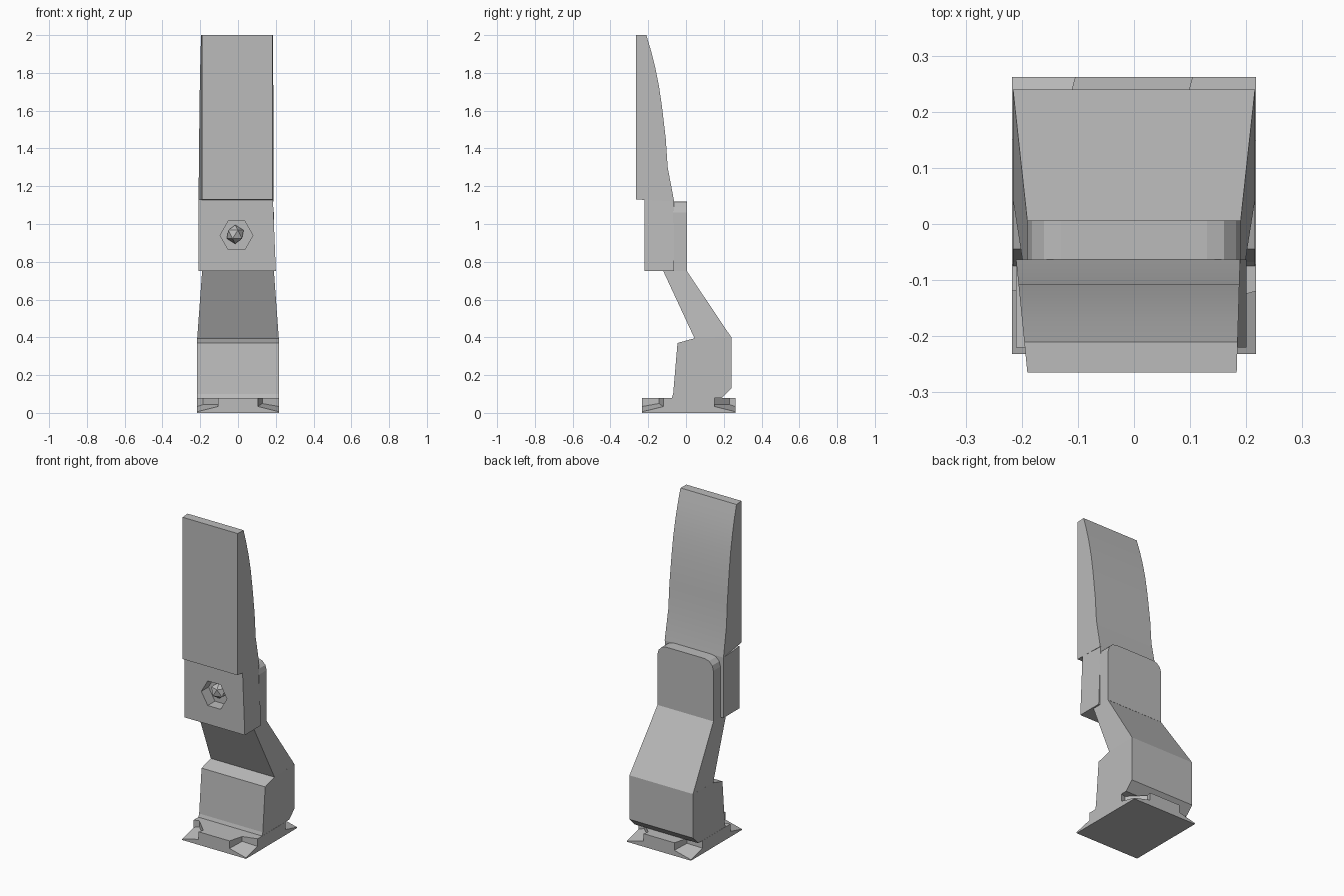
import bpy, bmesh, math
from mathutils import Vector

cube = bpy.data.objects.get("Cube")
if cube:
    bpy.data.objects.remove(cube, do_unlink=True)

grey = bpy.data.materials.new("plain_grey")
grey.use_nodes = True
GREY = (0.5, 0.5, 0.5, 1)
grey.diffuse_color = GREY
grey.node_tree.nodes["Principled BSDF"].inputs["Base Color"].default_value = GREY


def finish(name, bm):
    bmesh.ops.recalc_face_normals(bm, faces=bm.faces)
    mesh = bpy.data.meshes.new(name)
    bm.to_mesh(mesh)
    bm.free()
    mesh.materials.append(grey)
    obj = bpy.data.objects.new(name, mesh)
    bpy.context.collection.objects.link(obj)
    return obj


def bridge(name, ring_a, ring_b):
    """Solid between two matching rings of points."""
    bm = bmesh.new()
    a = [bm.verts.new(p) for p in ring_a]
    b = [bm.verts.new(p) for p in ring_b]
    bm.faces.new(a)
    bm.faces.new(b[::-1])
    for i in range(len(a)):
        j = (i + 1) % len(a)
        bm.faces.new((a[i], a[j], b[j], b[i]))
    return finish(name, bm)


def side_profile(name, points, left, right):
    """Side outline (y, z) spanning x from left(y, z) to right(y, z)."""
    return bridge(name, [(left(y, z), y, z) for y, z in points],
                  [(right(y, z), y, z) for y, z in points])


def cut(obj, cutters):
    for c in cutters:
        mod = obj.modifiers.new("cut", 'BOOLEAN')
        mod.operation = 'DIFFERENCE'
        mod.solver = 'EXACT'
        mod.object = c
    bpy.context.view_layer.update()
    graph = bpy.context.evaluated_depsgraph_get()
    mesh = bpy.data.meshes.new_from_object(obj.evaluated_get(graph))
    obj.modifiers.clear()
    obj.data = mesh
    for c in cutters:
        bpy.data.objects.remove(c, do_unlink=True)


# Base plate with a sloping six-sided bolt pocket at each corner
HALF, FRONT, BACK, TOP = 0.217, -0.232, 0.262, 0.08
base = side_profile("base_plate", [(FRONT, 0), (BACK, 0), (BACK, TOP), (FRONT, TOP)],
                    lambda y, z: -HALF, lambda y, z: HALF)
pockets = []
for sx in (-1, 1):
    for cy, sy in ((FRONT, -1), (BACK, 1)):
        inward = Vector((-sx, -sy)).normalized()
        low, high = [], []
        for i in range(6):
            a = math.radians(15 + 60 * i)
            v = Vector((math.cos(a), math.sin(a))) * 0.125
            x, y = sx * HALF + v.x, cy + v.y
            low.append((x, y, 0.006 + 0.35 * v.dot(inward)))
            high.append((x, y, 0.2))
        pocket = bridge("pocket_cutter", low, high)
        pocket.hide_render = True
        pockets.append(pocket)
cut(base, pockets)

# Lower body above the plate
side_profile("lower_body",
             [(-0.075, 0.08), (-0.068, 0.1), (-0.045, 0.37), (0.045, 0.395),
              (0.24, 0.4), (0.24, 0.13), (0.19, 0.08)],
             lambda y, z: -0.216, lambda y, z: 0.216)


# Leaning neck, narrowing upwards
def neck_half(y, z):
    return 0.216 - 0.026 * (z - 0.395) / 0.355


side_profile("leaning_neck", [(0.045, 0.395), (0.24, 0.4), (0.005, 0.75), (-0.12, 0.75)],
             lambda y, z: -neck_half(y, z), neck_half)

# Back bracket with rounded top corners
outline = [(-0.19, 0.75), (0.19, 0.75)]
for side in (1, -1):
    angles = (0, 30, 60, 90) if side == 1 else (90, 60, 30, 0)
    for a in angles:
        a = math.radians(a)
        outline.append((side * (0.13 + 0.06 * math.cos(a)), 1.06 + 0.06 * math.sin(a)))
bridge("back_bracket", [(x, -0.07, z) for x, z in outline],
       [(x, 0.006, z) for x, z in outline])

# Clamp block with a six-sided bolt hole in the front
block = side_profile("clamp_block",
                     [(-0.22, 0.75), (-0.063, 0.75), (-0.063, 1.12), (-0.22, 1.13)],
                     lambda y, z: -0.21, lambda y, z: 0.185 + 0.04 * (1.13 - z))


def hexagon(y, r):
    return [(-0.008 + r * math.cos(math.pi * i / 3), y, 0.94 + r * math.sin(math.pi * i / 3))
            for i in range(6)]


hole = bridge("hole_cutter", hexagon(-0.3, 0.087), hexagon(-0.15, 0.087))
hole.hide_render = True
cut(block, [hole])

# Faceted bolt head inside the hole
bm = bmesh.new()
bmesh.ops.create_icosphere(bm, subdivisions=1, radius=0.05)
bmesh.ops.translate(bm, verts=bm.verts, vec=(-0.015, -0.16, 0.945))
finish("bolt_head", bm)

# Tall blade with a flat front and a curved back
blade = side_profile("blade",
                     [(-0.265, 1.13), (-0.265, 2), (-0.21, 2), (-0.186, 1.92), (-0.163, 1.83),
                      (-0.143, 1.73), (-0.127, 1.62), (-0.107, 1.45), (-0.097, 1.3),
                      (-0.063, 1.12)],
                     lambda y, z: -0.19 - 0.1 * (y + 0.265),
                     lambda y, z: 0.183 + 0.03 * (y + 0.265))
bpy.ops.object.select_all(action='DESELECT')
blade.select_set(True)
bpy.context.view_layer.objects.active = blade
bpy.ops.object.shade_smooth_by_angle(angle=math.radians(25))
